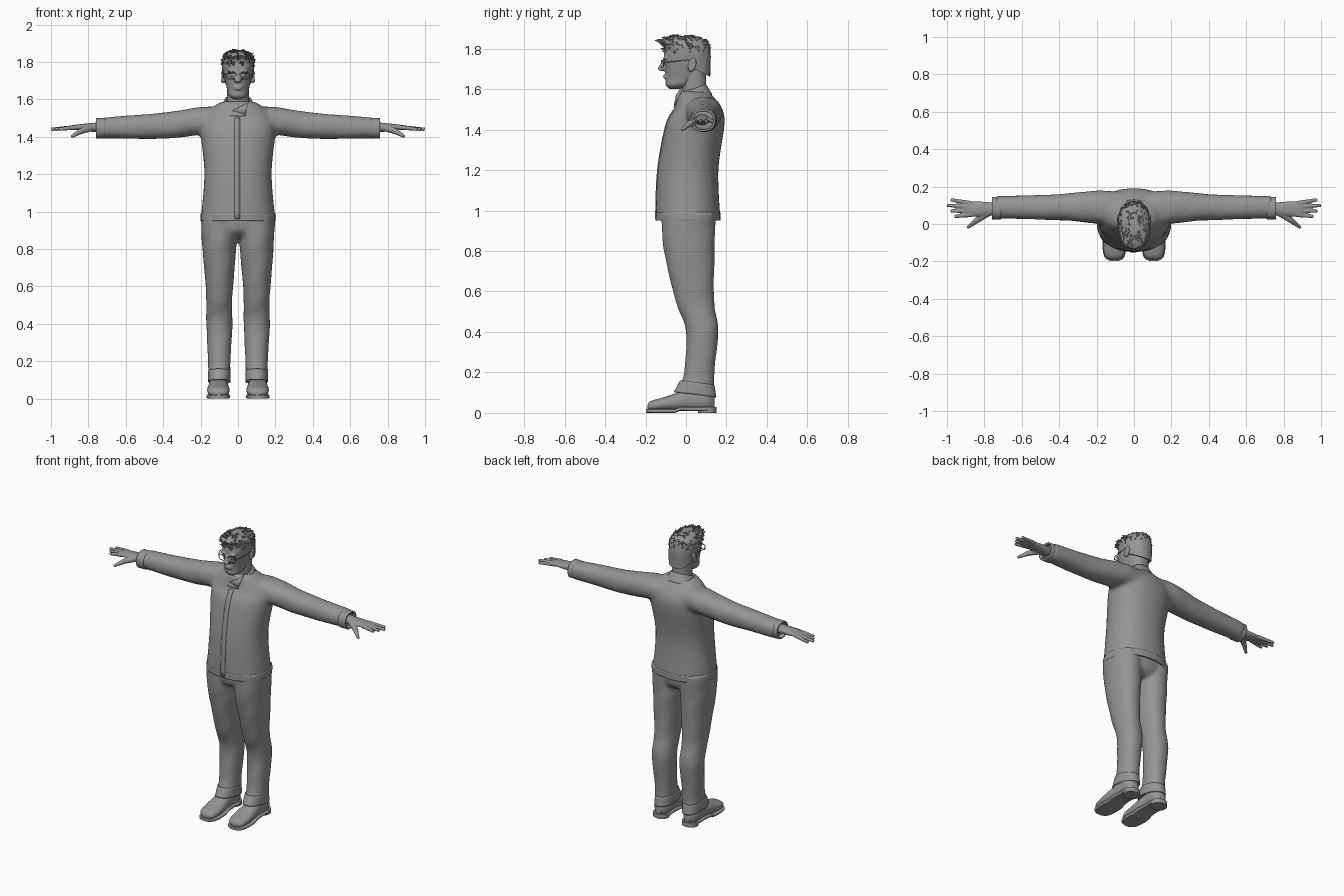
import bpy, bmesh, math, random
from mathutils import Vector, Matrix

random.seed(4)
if "Cube" in bpy.data.objects:
    bpy.data.objects.remove(bpy.data.objects["Cube"])

colour = (0.3, 0.3, 0.3, 1)
grey = bpy.data.materials.new("plain grey")
grey.use_nodes = True
grey.diffuse_color = colour
grey.node_tree.nodes["Principled BSDF"].inputs["Base Color"].default_value = colour


def spline(rows, steps=5):
    """Smooth interpolation through rows of numbers."""
    pts = [Vector(row) for row in rows]
    last = len(pts) - 1
    out = []
    for i in range(last):
        before, here, there, after = pts[max(i - 1, 0)], pts[i], pts[i + 1], pts[min(i + 2, last)]
        leave, arrive = (there - before) / 2, (after - here) / 2
        for step in range(steps):
            t = step / steps
            ease = t * t * (3 - 2 * t)
            out.append(here.lerp(there, ease) + leave * (t * (1 - t) ** 2) - arrive * (t * t * (1 - t)))
    return out + [pts[last]]


def rounded(value, power):
    return math.copysign(abs(value) ** (2 / power), value)


def loft(bm, axis, rows, mid=0.0, power=2.2, sides=32, caps=True, wrinkle=0.0, tilt=None):
    """Rows: position along axis, half width about mid, then low and high limits."""
    wide, tall = [k for k in range(3) if k != axis]
    rings = []
    for n, (position, half, low, high) in enumerate(spline(rows)):
        ring = []
        for k in range(sides):
            angle = math.tau * k / sides
            size = 1 + wrinkle * math.sin(n * 1.3 + 2 * angle) * math.sin(n / 2 + angle)
            co = Vector()
            co[axis] = position
            co[wide] = mid + size * half * rounded(math.cos(angle), power)
            co[tall] = (low + high) / 2 + size * (high - low) / 2 * rounded(math.sin(angle), power)
            if tilt:
                co.z += tilt(co)
            ring.append(bm.verts.new(co))
        rings.append(ring)
    for lower, upper in zip(rings, rings[1:]):
        for k in range(sides):
            bm.faces.new((lower[k - 1], lower[k], upper[k], upper[k - 1]))
    if caps:
        bm.faces.new(rings[0])
        bm.faces.new(rings[-1])


def ball(bm, centre, radii):
    matrix = Matrix.Translation(centre) @ Matrix.Diagonal((*radii, 1))
    return bmesh.ops.create_uvsphere(bm, u_segments=20, v_segments=12, radius=1, matrix=matrix)["verts"]


def taper(bm, start, end, thick, thin, sides=12):
    """Tapered rod between two points."""
    start, end = Vector(start), Vector(end)
    along = end - start
    matrix = Matrix.Translation((start + end) / 2) @ along.to_track_quat("Z", "Y").to_matrix().to_4x4()
    bmesh.ops.create_cone(bm, cap_ends=True, segments=sides, radius1=thick, radius2=thin,
                          depth=along.length, matrix=matrix)


def finish(name, bm, mirror=False, wall=0.0, blend=0.0, soften=6):
    bmesh.ops.recalc_face_normals(bm, faces=bm.faces)
    mesh = bpy.data.meshes.new(name)
    bm.to_mesh(mesh)
    bm.free()
    ob = bpy.data.objects.new(name, mesh)
    bpy.context.collection.objects.link(ob)
    mesh.materials.append(grey)
    if mirror:
        ob.modifiers.new("mirror", "MIRROR").use_mirror_merge = False
    if wall:
        mod = ob.modifiers.new("wall", "SOLIDIFY")
        mod.thickness, mod.offset = wall, -1
    if blend:
        mod = ob.modifiers.new("blend", "REMESH")
        mod.mode, mod.voxel_size, mod.use_smooth_shade = "VOXEL", blend, True
        ob.modifiers.new("soften", "SMOOTH").iterations = soften
    bpy.ops.object.select_all(action="DESELECT")
    ob.select_set(True)
    bpy.context.view_layer.objects.active = ob
    if blend:
        bpy.ops.object.shade_smooth()
    else:
        bpy.ops.object.shade_smooth_by_angle(angle=math.radians(45))


def part(name, axis, rows, mirror=False, wall=0.0, **shape):
    bm = bmesh.new()
    loft(bm, axis, rows, caps=not wall, **shape)
    finish(name, bm, mirror, wall)


def wire(name, points, closed=False, mirror=False):
    curve = bpy.data.curves.new(name, "CURVE")
    curve.dimensions, curve.bevel_depth, curve.use_fill_caps = "3D", 0.0025, True
    line = curve.splines.new("POLY")
    line.points.add(len(points) - 1)
    for point, co in zip(line.points, points):
        point.co = (*co, 1)
    line.use_cyclic_u = closed
    ob = bpy.data.objects.new(name, curve)
    bpy.context.collection.objects.link(ob)
    curve.materials.append(grey)
    if mirror:
        ob.modifiers.new("mirror", "MIRROR")


# Jacket: body and sleeves blended into one skin
torso = [(0.96, 0.2, -0.15, 0.17), (1.2, 0.18, -0.14, 0.16), (1.42, 0.2, -0.1, 0.19),
         (1.5, 0.19, -0.06, 0.18), (1.57, 0.12, -0.04, 0.13), (1.59, 0.07, -0.03, 0.11)]
sleeve = [(0.06, 0.08, 1.41, 1.56), (0.18, 0.09, 1.41, 1.56), (0.4, 0.07, 1.39, 1.53),
          (0.74, 0.06, 1.39, 1.5)]
bm = bmesh.new()
loft(bm, 2, torso)
for side in (-1, 1):
    loft(bm, 0, [(side * x, *rest) for x, *rest in sleeve], mid=0.09, wrinkle=0.03)
finish("jacket", bm, blend=0.012)
part("jacket_hem", 2, [(0.95, 0.2, -0.15, 0.17), (0.99, 0.2, -0.15, 0.17)], wall=0.012)
part("sleeve_cuff", 0, [(0.71, 0.06, 1.39, 1.5), (0.76, 0.06, 1.39, 1.5)],
     mid=0.085, mirror=True, wall=0.01)

# Front closing strip following the chest
bm = bmesh.new()
strip = [[bm.verts.new((x, front - 0.003, z)) for x in (-0.02, 0.01)]
         for z, half, front, back in spline(torso[:4])]
for low, high in zip(strip, strip[1:]):
    bm.faces.new((*low, *reversed(high)))
finish("front_strip", bm, wall=0.008)

# Collar standing up at the back, with a loose flap in front
part("collar", 2, [(1.54, 0.1, -0.06, 0.13), (1.6, 0.07, -0.04, 0.1)], wall=0.01,
     tilt=lambda co: (co.y - 0.03) / 3)
bm = bmesh.new()
flap = [(-0.03, -0.05, 1.54), (0.04, -0.06, 1.52), (0.06, -0.03, 1.6), (0.03, -0.05, 1.57)]
bm.faces.new([bm.verts.new(p) for p in flap])
finish("collar_flap", bm, wall=0.012)

# Trousers
bm = bmesh.new()
loft(bm, 2, [(1, 0.19, -0.12, 0.15), (0.9, 0.17, -0.11, 0.14), (0.86, 0.1, -0.06, 0.1)])
leg = [(0.99, 0.1, -0.12, 0.15), (0.8, 0.09, -0.11, 0.14), (0.55, 0.07, -0.05, 0.14),
       (0.4, 0.07, 0, 0.16), (0.2, 0.06, -0.01, 0.14), (0.12, 0.06, -0.04, 0.14)]
for side in (-1, 1):
    loft(bm, 2, leg, mid=side * 0.1, wrinkle=0.02)
finish("trousers", bm, blend=0.01)
part("trouser_cuff", 2, [(0.15, 0.06, -0.03, 0.14), (0.09, 0.06, -0.06, 0.15)],
     mid=0.1, mirror=True, wall=0.008, tilt=lambda co: (0.05 - co.y) / 8)

# Shoes: upper, a sole with the same outline, and heel
shoe = [(-0.19, 0.02, 0.02, 0.04), (-0.17, 0.05, 0.01, 0.06), (-0.1, 0.06, 0.01, 0.08),
        (0.02, 0.05, 0.01, 0.12), (0.1, 0.05, 0.01, 0.12), (0.14, 0.02, 0.02, 0.08)]
part("shoe", 1, shoe, mid=0.105, mirror=True)
part("sole", 1, [(y * 1.04, half * 1.06, 0, 0.02) for y, half, low, high in shoe],
     mid=0.105, mirror=True, power=5, tilt=lambda co: 0.01 * (co.y > -0.05))
part("heel", 2, [(0, 0.05, 0.06, 0.15), (0.03, 0.05, 0.06, 0.15)], mid=0.105, mirror=True)

# Hands: palm, four fingers and thumb blended together
bm = bmesh.new()
loft(bm, 0, [(0.71, 0.03, 1.42, 1.48), (0.82, 0.04, 1.43, 1.47), (0.9, 0.04, 1.44, 1.46)], mid=0.08)
for i in range(4):
    tip = Vector((1 - 0.02 * abs(i - 2), 0.04 + 0.03 * i, 1.44))
    taper(bm, (0.87, 0.05 + 0.02 * i, 1.45), tip, 0.013, 0.009)
thumb = [Vector(p) for p in ((0.78, 0.06, 1.45), (0.84, 0.02, 1.43), (0.89, -0.02, 1.4))]
taper(bm, thumb[0], thumb[1], 0.02, 0.016)
taper(bm, thumb[1], thumb[2], 0.016, 0.008)
finish("hand", bm, mirror=True, blend=0.004, soften=3)

# Neck
part("neck", 2, [(1.52, 0.06, -0.01, 0.1), (1.7, 0.06, -0.03, 0.1)])

# Head with nose, lips, brows and eyes
bm = bmesh.new()
loft(bm, 2, [(1.6, 0.02, -0.08, -0.03), (1.62, 0.05, -0.1, 0.02), (1.66, 0.06, -0.1, 0.07),
             (1.75, 0.08, -0.11, 0.12), (1.8, 0.08, -0.1, 0.11), (1.84, 0.05, -0.07, 0.08),
             (1.85, 0.02, -0.02, 0.02)])
loft(bm, 2, [(1.69, 0.01, -0.12, -0.09), (1.7, 0.02, -0.14, -0.09), (1.75, 0.01, -0.11, -0.09)])
for z in (1.656, 1.667):
    ball(bm, (0, -0.1, z), (0.024, 0.012, 0.007))
for side in (-1, 1):
    ball(bm, (side * 0.03, -0.1, 1.75), (0.026, 0.016, 0.008))
    ball(bm, (side * 0.03, -0.1, 1.73), (0.014, 0.012, 0.009))
finish("head", bm, blend=0.005, soften=4)

# Ears leaning back, with a hollowed outer side
bm = bmesh.new()
for v in ball(bm, (0.08, 0.03, 1.72), (0.014, 0.02, 0.034)):
    v.co.y += (v.co.z - 1.72) / 5
    v.co.x = min(v.co.x, 0.18 - v.co.x)
finish("ear", bm, mirror=True)

# Glasses: two rims, bridge and arms
rim = []
for i in range(28):
    c, s = math.cos(math.tau * i / 28), math.sin(math.tau * i / 28)
    rim.append((0.035 + 0.027 * rounded(c, 3), -0.12 + 0.01 * max(0, c), 1.725 + 0.017 * rounded(s, 3)))
wire("glasses_rim", rim, closed=True, mirror=True)
wire("glasses_bridge", [(-0.01, -0.12, 1.73), (0.01, -0.12, 1.73)])
wire("glasses_arm", [(0.062, -0.11, 1.73), (0.08, -0.08, 1.735), (0.086, 0.02, 1.745)], mirror=True)

# Hair: cap dipping at the back, raised in front, covered in short tufts
bm = bmesh.new()
loft(bm, 2, [(1.72, 0.08, -0.1, 0.12), (1.8, 0.085, -0.11, 0.12), (1.84, 0.07, -0.13, 0.1),
             (1.86, 0.03, -0.06, 0.04)], sides=48,
     tilt=lambda co: -co.y / 2 * max(0, min(1, (1.83 - co.z) * 9)))
for v in list(bm.verts):
    out = (v.co - Vector((0, 0, 1.74))).normalized()
    v.co += out * random.uniform(-0.002, 0.003)
    if v.co.z > 1.78 and random.random() < 0.3:
        lean = out / 3 + Vector((random.uniform(-0.5, 0.5), -0.8, 0.1))
        taper(bm, v.co, v.co + lean * random.uniform(0.01, 0.02), 0.007, 0.001, sides=5)
finish("hair", bm)
